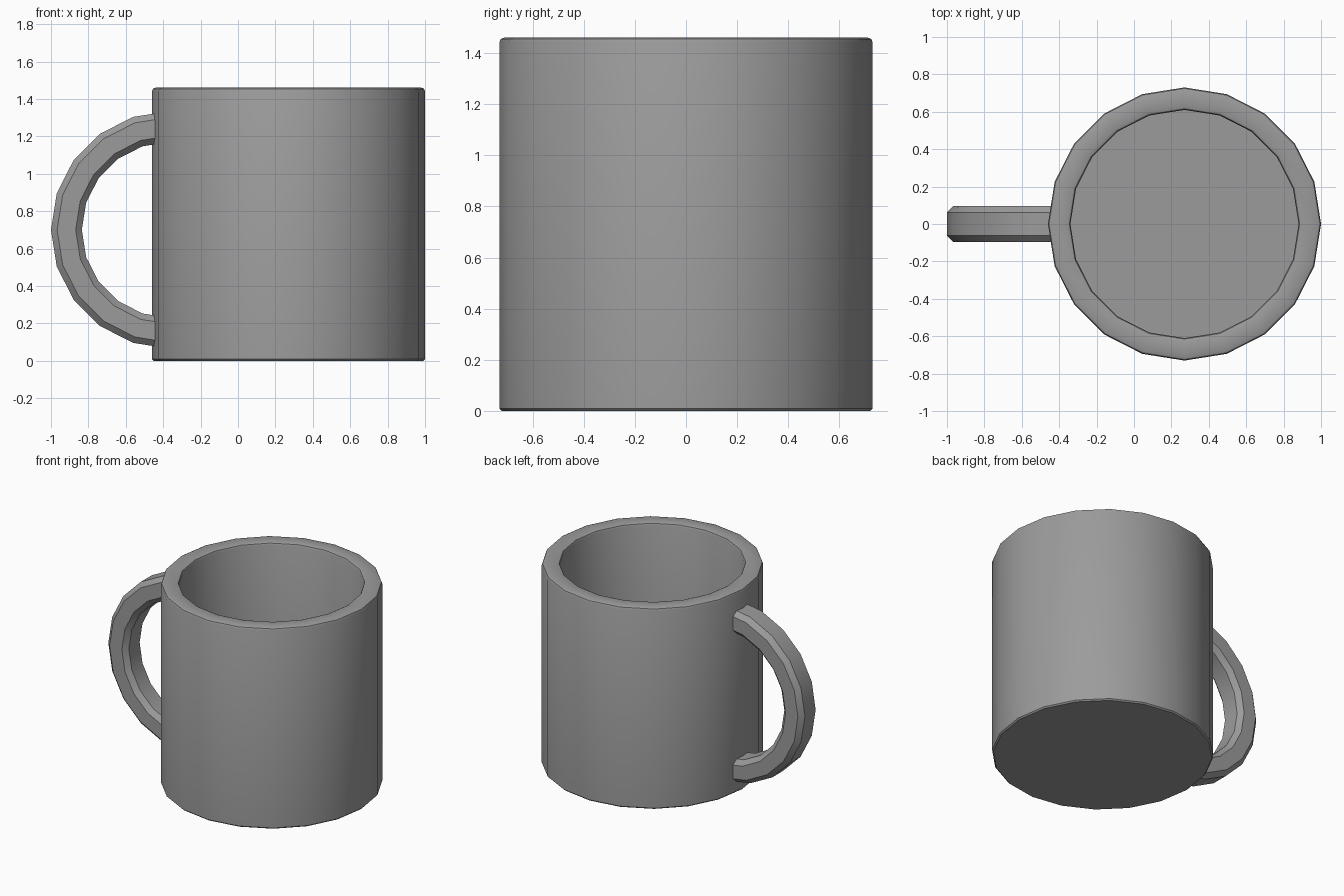
import bpy, bmesh
from math import cos, sin, tau

old = bpy.data.objects.get("Cube")
if old:
    bpy.data.objects.remove(old, do_unlink=True)

# Single grey glaze
grey = bpy.data.materials.new("grey_ceramic")
grey.use_nodes = True
color = (0.33, 0.33, 0.33, 1)
grey.diffuse_color = color
grey.node_tree.nodes["Principled BSDF"].inputs["Base Color"].default_value = color

SIDES = 20


def finish(name, bm):
    bmesh.ops.recalc_face_normals(bm, faces=bm.faces)
    mesh = bpy.data.meshes.new(name)
    bm.to_mesh(mesh)
    bm.free()
    mesh.materials.append(grey)
    obj = bpy.data.objects.new(name, mesh)
    bpy.context.collection.objects.link(obj)
    bpy.ops.object.select_all(action="DESELECT")
    obj.select_set(True)
    bpy.context.view_layer.objects.active = obj
    bpy.ops.object.shade_smooth_by_angle()
    return obj


def bridge(bm, loop_a, loop_b):
    n = len(loop_a)
    for i in range(n):
        j = (i + 1) % n
        bm.faces.new((loop_a[i], loop_a[j], loop_b[j], loop_b[i]))


# Mug body: profile (radius, height) from outer base over the rim to inner floor
R, INNER, H, FLOOR, B = 0.73, 0.61, 1.46, 0.12, 0.018
profile = [(R - B / 2, 0), (R, B / 2), (R, H - B), (R - B * 0.3, H - B * 0.3),
           (R - B, H), (INNER + B, H), (INNER + B * 0.3, H - B * 0.3),
           (INNER, H - B), (INNER, FLOOR)]
bm = bmesh.new()
rings = [[bm.verts.new((0.27 + r * cos(tau * i / SIDES), r * sin(tau * i / SIDES), z))
          for i in range(SIDES)] for r, z in profile]
for low, high in zip(rings, rings[1:]):
    bridge(bm, low, high)
bm.faces.new(rings[0])
bm.faces.new(rings[-1])
finish("mug_body", bm)

# Handle: chamfered section swept round a half ring, ends buried in the wall
INSIDE, OUTSIDE, W, C = 0.47, 0.635, 0.095, 0.033
section = [(INSIDE, C - W), (INSIDE + C, -W), (OUTSIDE - C, -W), (OUTSIDE, C - W),
           (OUTSIDE, W - C), (OUTSIDE - C, W), (INSIDE + C, W), (INSIDE, W - C)]
bm = bmesh.new()
loops = []
for i in range(SIDES // 2 + 1):
    a = tau * (0.25 + i / SIDES)
    loops.append([bm.verts.new((-0.365 + r * cos(a), y, 0.70 + r * sin(a)))
                  for r, y in section])
for a, b in zip(loops, loops[1:]):
    bridge(bm, a, b)
bm.faces.new(loops[0])
bm.faces.new(loops[-1])
finish("handle", bm)
